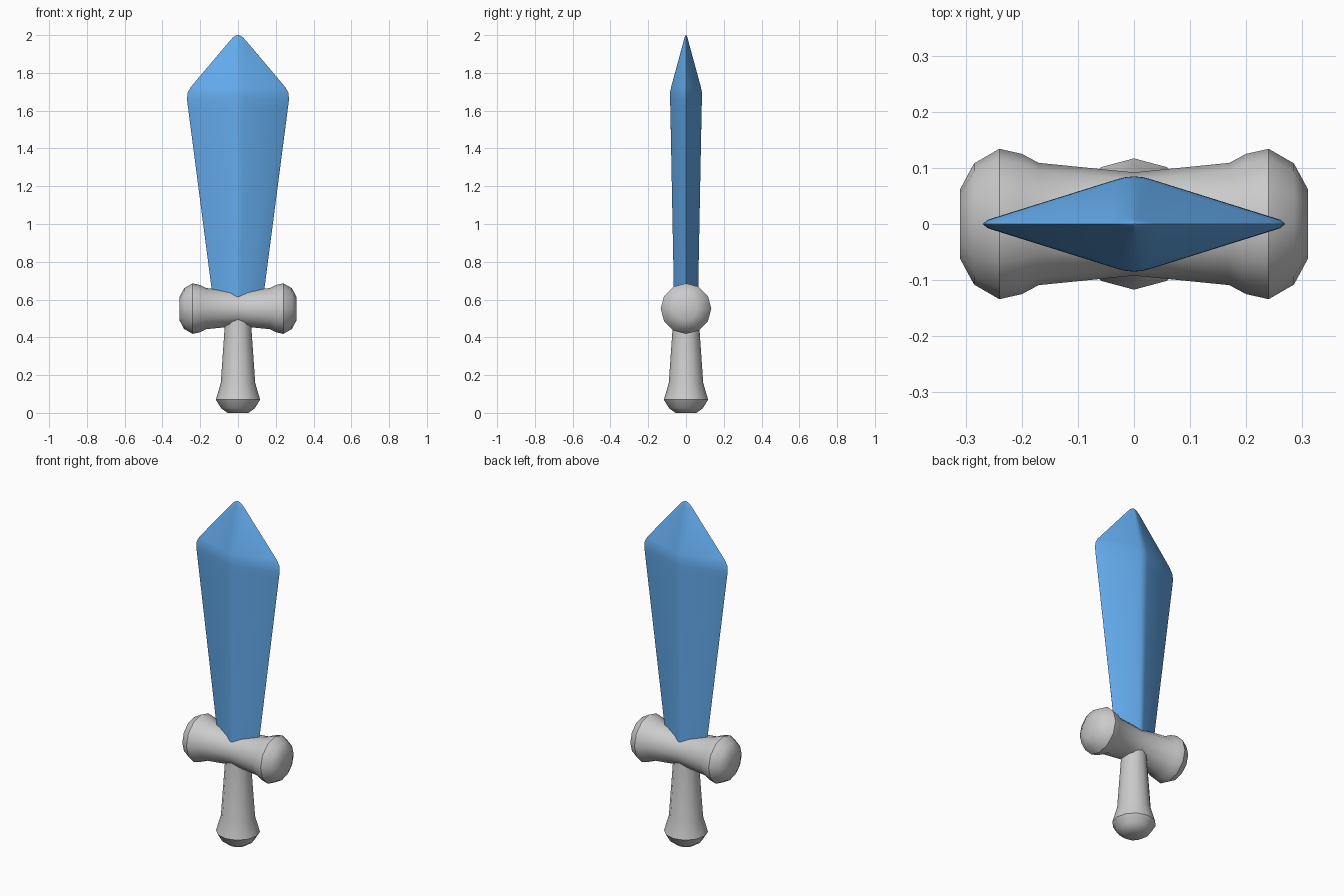
import bpy, bmesh
from math import sin, cos, pi, radians

if "Cube" in bpy.data.objects:
    bpy.data.objects.remove(bpy.data.objects["Cube"])


def loft(name, rings, angle):
    """Skin a list of equal-length closed rings, capping both ends."""
    bm = bmesh.new()
    rows = [[bm.verts.new(p) for p in ring] for ring in rings]
    n = len(rows[0])
    for a, b in zip(rows, rows[1:]):
        for i in range(n):
            j = (i + 1) % n
            bm.faces.new((a[i], a[j], b[j], b[i]))
    bm.faces.new(rows[0][::-1])
    bm.faces.new(rows[-1])
    bmesh.ops.recalc_face_normals(bm, faces=bm.faces)
    mesh = bpy.data.meshes.new(name)
    bm.to_mesh(mesh)
    bm.free()
    ob = bpy.data.objects.new(name, mesh)
    bpy.context.collection.objects.link(ob)
    bpy.ops.object.select_all(action='DESELECT')
    ob.select_set(True)
    bpy.context.view_layer.objects.active = ob
    bpy.ops.object.shade_smooth_by_angle(angle=radians(angle))
    return ob


SIDES = 12
circle = [(cos(2 * pi * i / SIDES), sin(2 * pi * i / SIDES)) for i in range(SIDES)]

# Handle: flared pommel at the foot, narrowing up into the guard
handle = [(0, .055), (.025, .09), (.07, .117), (.16, .091), (.52, .066)]
loft("handle", [[(r * c, r * s, z) for c, s in circle] for z, r in handle], 40)

# Crossguard: mirrored lathe profile lying along x
GUARD_Z = .552
half = [(.31, .062), (.285, .108), (.24, .134), (.2, .125), (.17, .109)]
guard = [(-x, r) for x, r in half] + [(0, .092)] + half[::-1]
loft("crossguard",
     [[(x, r * c, GUARD_Z + r * s) for c, s in circle] for x, r in guard], 40)

# Blade: diamond section with softened ridges, sharp side edges
quarter = [(1, 0), (.965, .09), (.12, .93), (.06, .98), (0, 1)]
upper = quarter + [(-x, y) for x, y in quarter[-2::-1]]
section = upper + [(x, -y) for x, y in upper[-2:0:-1]]
# height, half width, half depth
stations = [(.52, .122, .062), (1.62, .265, .083), (1.66, .27, .085),
            (1.695, .267, .0845), (1.725, .25, .079),
            (1.97, .043, .012), (1.986, .028, .008),
            (1.996, .014, .004), (2.0, .003, .001)]
blade = loft("blade", [[(w * x, d * y, z) for x, y in section]
                       for z, w, d in stations], 35)
blue = bpy.data.materials.new("blade_blue")
blue.diffuse_color = (.13, .42, .87, 1)
blue.use_nodes = True
blue.node_tree.nodes["Principled BSDF"].inputs["Base Color"].default_value = blue.diffuse_color
blade.data.materials.append(blue)
